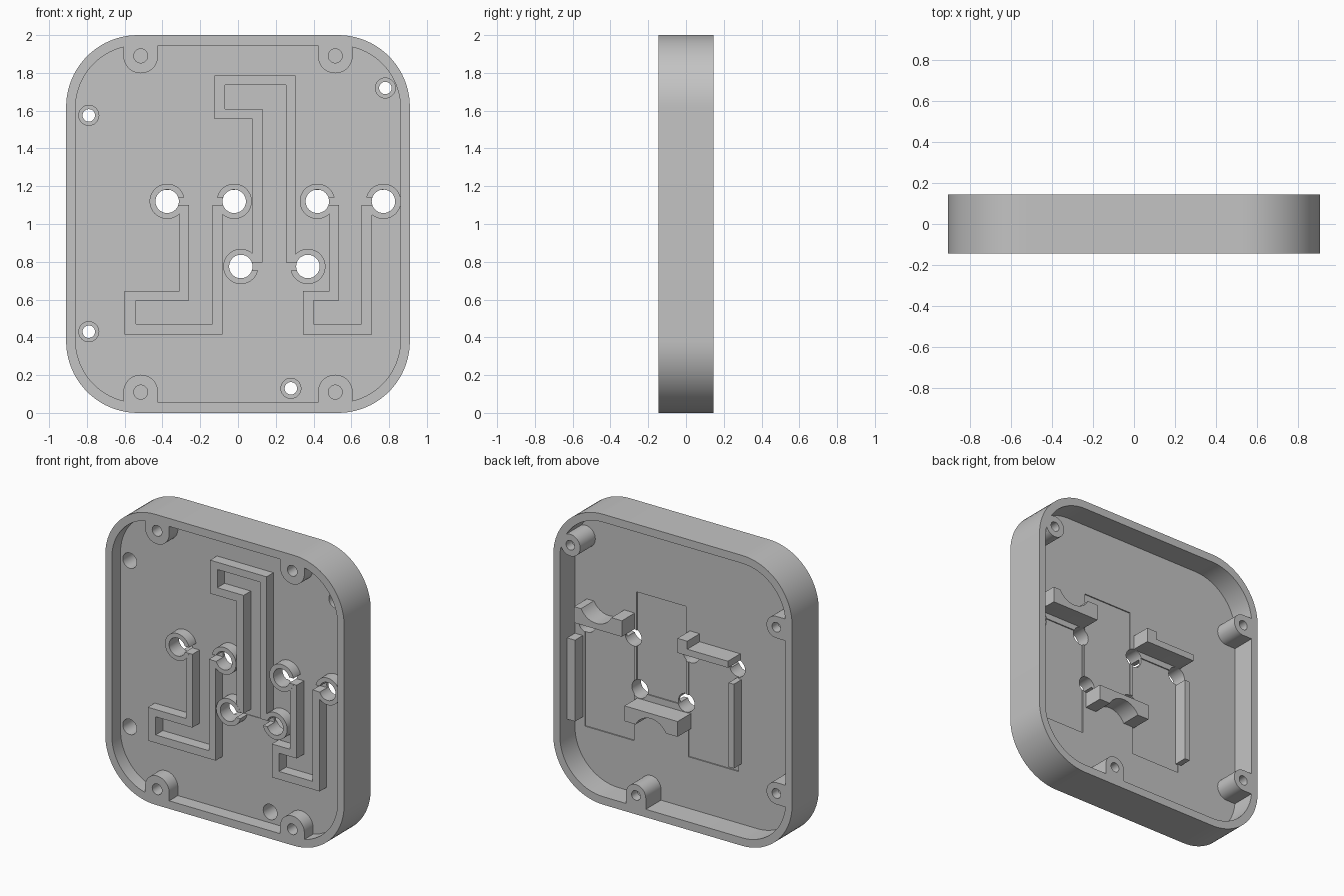
import bpy, bmesh, math

if "Cube" in bpy.data.objects:
    bpy.data.objects.remove(bpy.data.objects["Cube"])


def prism(name, pts, y0, y1):
    """Extrude an (x, z) outline from y0 to y1."""
    bm = bmesh.new()
    face = bm.faces.new([bm.verts.new((x, y0, z)) for x, z in pts])
    ext = bmesh.ops.extrude_face_region(bm, geom=[face])
    for v in ext["geom"]:
        if isinstance(v, bmesh.types.BMVert):
            v.co.y = y1
    bmesh.ops.recalc_face_normals(bm, faces=bm.faces[:])
    me = bpy.data.meshes.new(name)
    bm.to_mesh(me)
    bm.free()
    ob = bpy.data.objects.new(name, me)
    bpy.context.collection.objects.link(ob)
    return ob


def arc(cx, cz, r, a0, a1, n):
    return [(cx + r * math.cos(math.radians(a0 + (a1 - a0) * i / n)),
             cz + r * math.sin(math.radians(a0 + (a1 - a0) * i / n))) for i in range(n + 1)]


def disc(cx, cz, r, n=48):
    return arc(cx, cz, r, 0, 360, n)[:-1]


def rect(x0, x1, z0, z1):
    return [(x0, z0), (x1, z0), (x1, z1), (x0, z1)]


def rounded(hw, z0, z1, r):
    pts = []
    for cx, cz, a in ((hw - r, z1 - r, 0), (r - hw, z1 - r, 90),
                      (r - hw, z0 + r, 180), (hw - r, z0 + r, 270)):
        pts += arc(cx, cz, r, a, a + 90, 20)
    return pts


def lug(cx, cz, r, angle, reach=0.25):
    """Half-round outline stretched towards the given direction."""
    a = math.radians(angle)
    pts = arc(cx, cz, r, angle + 90, angle + 270, 24)
    for p in (pts[-1], pts[0]):
        pts.append((p[0] + reach * math.cos(a), p[1] + reach * math.sin(a)))
    return pts


def combine(target, op, pts, y0, y1):
    other = pts if y0 is None else prism("tool", pts, y0, y1)
    mod = target.modifiers.new("bool", 'BOOLEAN')
    mod.operation, mod.solver, mod.object = op, 'EXACT', other
    bpy.context.view_layer.objects.active = target
    bpy.ops.object.modifier_apply(modifier=mod.name)
    bpy.data.objects.remove(other)


FRONT, BACK = -0.05, -0.02      # two sides of the thin middle plate
CUT, JOIN = 'DIFFERENCE', 'UNION'

# Outer shell
body = prism("housing", rounded(0.91, 0, 2, 0.38), -0.145, 0.145)

# Front cavity, leaving four screw lugs
front = prism("front_cavity", rounded(0.86, 0.055, 1.945, 0.33), -0.3, FRONT)
lugs = [(sx * 0.515, z, a) for sx in (-1, 1) for z, a in ((1.89, 90), (0.11, 270))]
for x, z, a in lugs:
    combine(front, CUT, lug(x, z, 0.092, a), -0.4, 0.1)
combine(body, CUT, front, None, None)

# Back cavity, leaving screw bosses
back = prism("back_cavity", rounded(0.86, 0.055, 1.945, 0.33), BACK, 0.3)
bosses = [(-0.79, 1.575, 180), (-0.79, 0.43, 180), (0.28, 0.13, 270), (0.78, 1.72, None)]
for x, z, a in bosses:
    shape = disc(x, z, 0.075) if a is None else lug(x, z, 0.075, a)
    combine(back, CUT, shape, -0.1, 0.4)
combine(body, CUT, back, None, None)

# Shallow back pockets
for r in ((-0.385, -0.005, 0.41, 1.14), (0.015, 0.39, 0.755, 1.44), (0.41, 0.785, 0.41, 1.14)):
    combine(body, CUT, rect(*r), -0.028, 0.05)

# Back ribs: curved rests, stepped rest and side bars
rest_a = [(0.405, 1.18), (0.77, 1.18), (0.77, 1.29)] + arc(0.60, 1.35, 0.13, -27, -153, 20) + [(0.405, 1.29)]
rest_c = [(-0.02, 0.71), (0.385, 0.71), (0.385, 0.605)] + arc(0.185, 0.545, 0.13, 27, 153, 20) + [(-0.02, 0.605)]
rest_b = [(-0.40, 1.18), (-0.015, 1.18), (-0.015, 1.28), (-0.09, 1.28), (-0.09, 1.225), (-0.40, 1.225)]
for shape, top in ((rest_a, 0.12), (rest_b, 0.115), (rest_c, 0.12),
                   (rect(0.80, 0.88, 0.47, 1.03), 0.065),
                   (rect(-0.41, -0.37, 0.47, 1.05), 0.065)):
    combine(body, JOIN, shape, -0.036, top)

# Front fences around the three channels, with a tube at both ends of each
tubes = [((-0.375, 1.12), (-0.02, 1.12)), ((0.015, 0.775), (0.37, 0.775)), ((0.42, 1.12), (0.77, 1.12))]
outer = [
    [(-0.31, 1.12), (-0.31, 0.645), (-0.6, 0.645), (-0.6, 0.415), (-0.083, 0.415), (-0.083, 1.12)],
    [(0.078, 0.775), (0.078, 1.555), (-0.125, 1.555), (-0.125, 1.785), (0.305, 1.785), (0.305, 0.775)],
    [(0.485, 1.12), (0.485, 0.645), (0.345, 0.645), (0.345, 0.415), (0.71, 0.415), (0.71, 1.12)]]
inner = [
    [(-0.26, 0.595), (-0.54, 0.595), (-0.54, 0.47), (-0.135, 0.47)],
    [(0.13, 1.61), (-0.07, 1.61), (-0.07, 1.735), (0.255, 1.735)],
    [(0.535, 0.595), (0.4, 0.595), (0.4, 0.47), (0.655, 0.47)]]
for shape in outer:
    combine(body, JOIN, shape, -0.125, -0.036)
for pair in tubes:
    for x, z in pair:
        combine(body, JOIN, disc(x, z, 0.093), -0.126, -0.036)

# Channel interiors and the slits that open into the tubes
for ((x0, z), (x1, _)), path in zip(tubes, inner):
    s = 0.02 if path[0][1] > z else -0.02
    shape = [(x0, z - s), (x0, z + s), (path[0][0], z + s)] + path + \
            [(path[-1][0], z + s), (x1, z + s), (x1, z - s)]
    combine(body, CUT, shape, -0.3, -0.046)

# Through holes in tubes, counterbored boss holes, blind lug holes
for pair in tubes:
    for x, z in pair:
        combine(body, CUT, disc(x, z, 0.062), -0.3, 0.06)
for x, z, _ in bosses:
    combine(body, CUT, disc(x, z, 0.053, 32), -0.3, 0.08)
    combine(body, CUT, disc(x, z, 0.033, 32), -0.3, 0.3)
for x, z, _ in lugs:
    combine(body, CUT, disc(x, z, 0.037, 32), -0.3, -0.06)

# Finish
mat = bpy.data.materials.new("light_grey")
mat.diffuse_color = (0.55, 0.55, 0.55, 1)
mat.use_nodes = True
mat.node_tree.nodes["Principled BSDF"].inputs["Base Color"].default_value = mat.diffuse_color
body.data.materials.clear()
body.data.materials.append(mat)
for p in body.data.polygons:
    p.material_index = 0
bpy.ops.object.select_all(action='DESELECT')
body.select_set(True)
bpy.context.view_layer.objects.active = body
bpy.ops.object.shade_smooth_by_angle(angle=math.radians(30))
